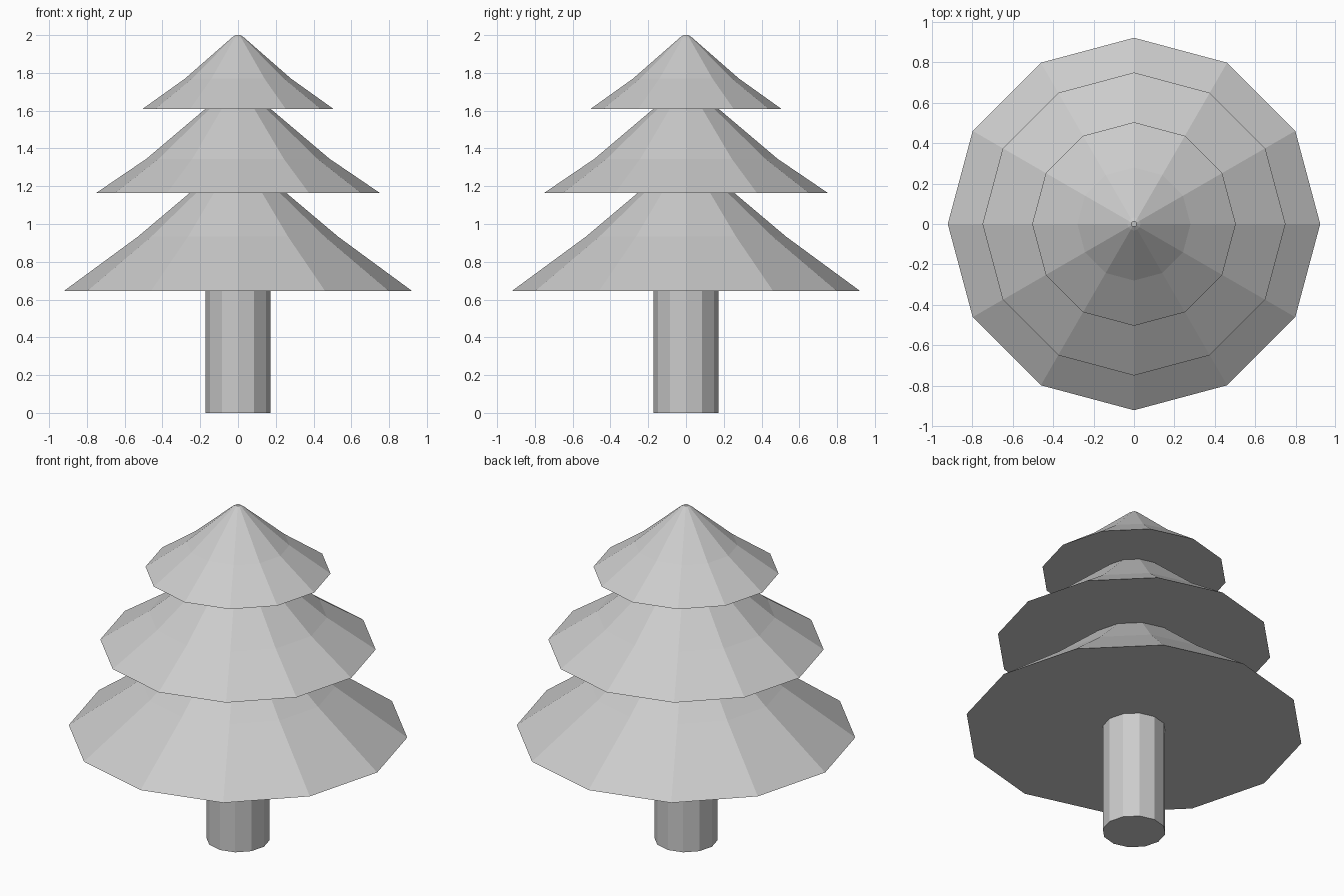
import bpy
import bmesh
from math import cos, sin, tau

cube = bpy.data.objects.get("Cube")
if cube:
    bpy.data.objects.remove(cube, do_unlink=True)

SIDES = 12

# One plain grey for the whole tree
grey = bpy.data.materials.new("plain grey")
grey.use_nodes = True
colour = (0.6, 0.6, 0.6, 1)
grey.diffuse_color = colour
grey.node_tree.nodes["Principled BSDF"].inputs["Base Color"].default_value = colour


def lathe(name, profile):
    """Faceted solid of revolution from (radius, height) points, bottom to top."""
    bm = bmesh.new()
    rings = [[bm.verts.new((r * cos(tau * i / SIDES), r * sin(tau * i / SIDES), z))
              for i in range(SIDES)] for r, z in profile]
    for low, high in zip(rings, rings[1:]):
        for i in range(SIDES):
            j = (i + 1) % SIDES
            bm.faces.new((low[i], low[j], high[j], high[i]))
    bm.faces.new(rings[0][::-1])
    bm.faces.new(rings[-1])
    bmesh.ops.recalc_face_normals(bm, faces=bm.faces)
    mesh = bpy.data.meshes.new(name)
    bm.to_mesh(mesh)
    bm.free()
    mesh.materials.append(grey)
    obj = bpy.data.objects.new(name, mesh)
    bpy.context.collection.objects.link(obj)
    return obj


# Trunk, ending at the underside of the lowest tier
lathe("trunk", [(0.172, 0), (0.172, 0.645)])

# Foliage: three flared tiers, each with a flat underside and a slight bend
lathe("foliage", [
    (0.922, 0.645), (0.53, 0.933), (0.255, 1.165),
    (0.75, 1.165), (0.485, 1.345), (0.172, 1.61),
    (0.504, 1.61), (0.28, 1.77), (0.032, 1.987), (0.013, 2.0),
])
